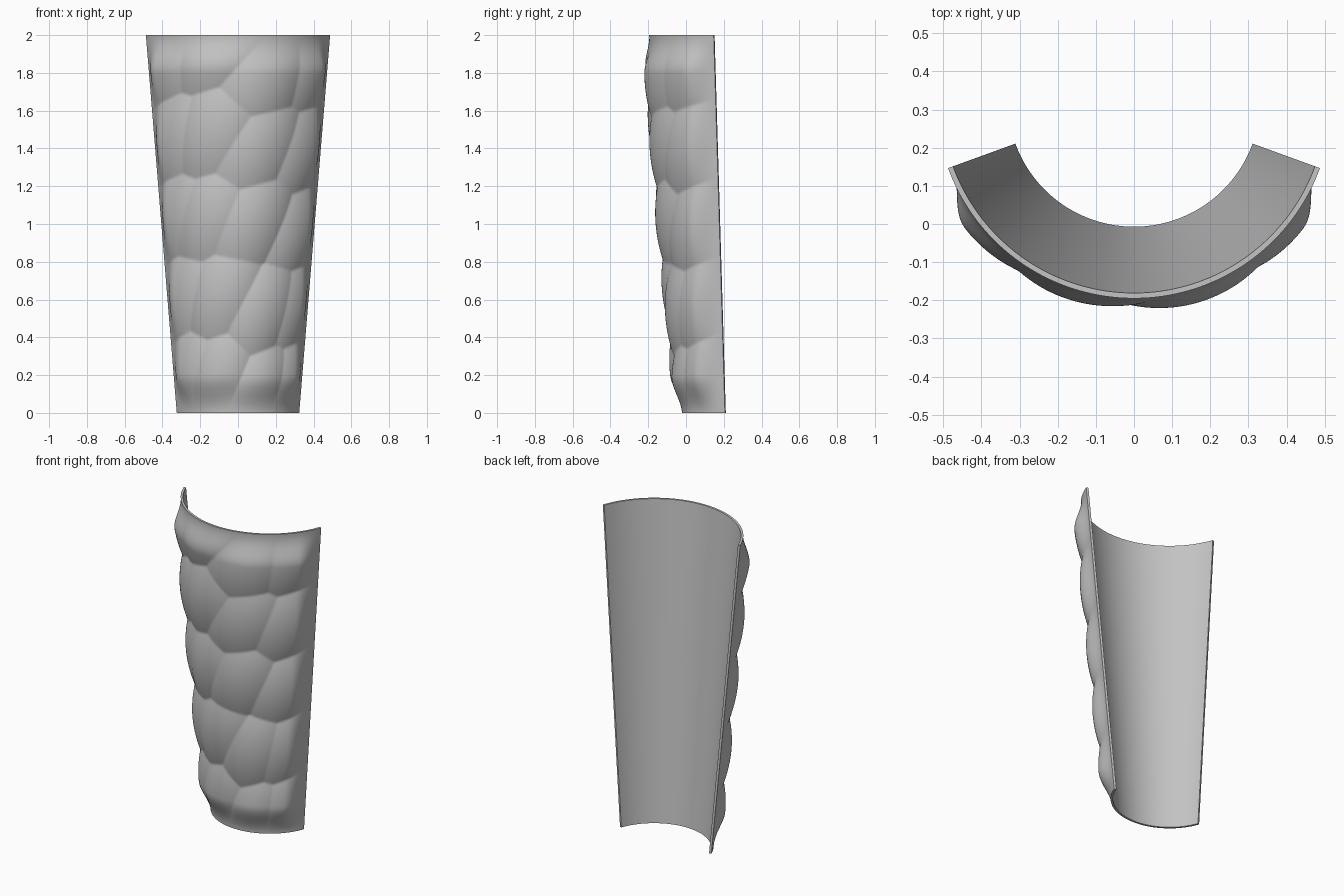
import bpy, bmesh, math

if "Cube" in bpy.data.objects:
    bpy.data.objects.remove(bpy.data.objects["Cube"], do_unlink=True)

HEIGHT, WALL, AXIS_Y = 2.0, 0.014, 0.324
HALF_ANGLE = math.radians(70)
COLS, ROWS = 150, 200
TILT = math.radians(52)      # lean of the stretched scales
STRETCH = 1.45
BUMP = 0.055


def radius(z):
    """Outer radius of the plain tapered shell."""
    return 0.345 + 0.087 * z


def smooth(t):
    t = max(0.0, min(1.0, t))
    return t * t * (3 - 2 * t)


def skew(angle, z):
    """Surface position in the stretched, leaning space of the scales."""
    s = angle * 0.43
    return ((s * math.cos(TILT) + z * math.sin(TILT)) / STRETCH,
            z * math.cos(TILT) - s * math.sin(TILT))


# Scale centres: four columns of five, as (x, z) on the shell
columns = [
    [(-.40, 1.86), (-.36, 1.43), (-.34, 1.03), (-.30, .60), (-.27, .20)],
    [(-.13, 1.94), (-.14, 1.48), (-.17, 1.03), (-.10, .62), (-.12, .18)],
    [(.16, 1.77), (.11, 1.40), (.07, 1.01), (.14, .54), (.12, .12)],
    [(.41, 1.84), (.36, 1.40), (.33, .98), (.30, .57), (.27, .17)],
]
centres = [skew(math.asin(x / radius(z)), z) for col in columns for x, z in col]


def bump(angle, z):
    """Rounded scale height, fading out at the four borders."""
    p, q = skew(angle, z)
    d2 = min((p - a) ** 2 + (q - b) ** 2 for a, b in centres)
    side = (HALF_ANGLE - abs(angle)) * radius(z)
    fade = smooth(min(z, HEIGHT - z) / 0.2) * smooth(side / 0.15)
    return max(0.0, BUMP - d2) * fade


# Stack closed cross-sections: bumpy outside one way, plain inside back again
bm = bmesh.new()
angles = [HALF_ANGLE * (2 * i / COLS - 1) for i in range(COLS + 1)]
rings = []
for j in range(ROWS + 1):
    z = HEIGHT * j / ROWS
    outer = [(a, radius(z) + bump(a, z)) for a in angles]
    inner = [(a, radius(z) - WALL) for a in reversed(angles)]
    rings.append([bm.verts.new((r * math.sin(a), AXIS_Y - r * math.cos(a), z))
                  for a, r in outer + inner])

n = len(rings[0])
for low, high in zip(rings, rings[1:]):
    for i in range(n):
        k = (i + 1) % n
        bm.faces.new((low[i], low[k], high[k], high[i]))

# Bottom and top rims
for ring in (rings[0], rings[-1]):
    for i in range(COLS):
        bm.faces.new((ring[i], ring[i + 1], ring[n - 2 - i], ring[n - 1 - i]))
bmesh.ops.recalc_face_normals(bm, faces=bm.faces)

mesh = bpy.data.meshes.new("scaled_guard")
bm.to_mesh(mesh)
bm.free()
guard = bpy.data.objects.new("scaled_guard", mesh)
bpy.context.collection.objects.link(guard)

# Plain grey
grey = bpy.data.materials.new("plain_grey")
grey.use_nodes = True
colour = (0.55, 0.55, 0.55, 1)
grey.diffuse_color = colour
grey.node_tree.nodes["Principled BSDF"].inputs["Base Color"].default_value = colour
mesh.materials.append(grey)

bpy.ops.object.select_all(action='DESELECT')
guard.select_set(True)
bpy.context.view_layer.objects.active = guard
bpy.ops.object.shade_smooth_by_angle(angle=math.radians(30))
